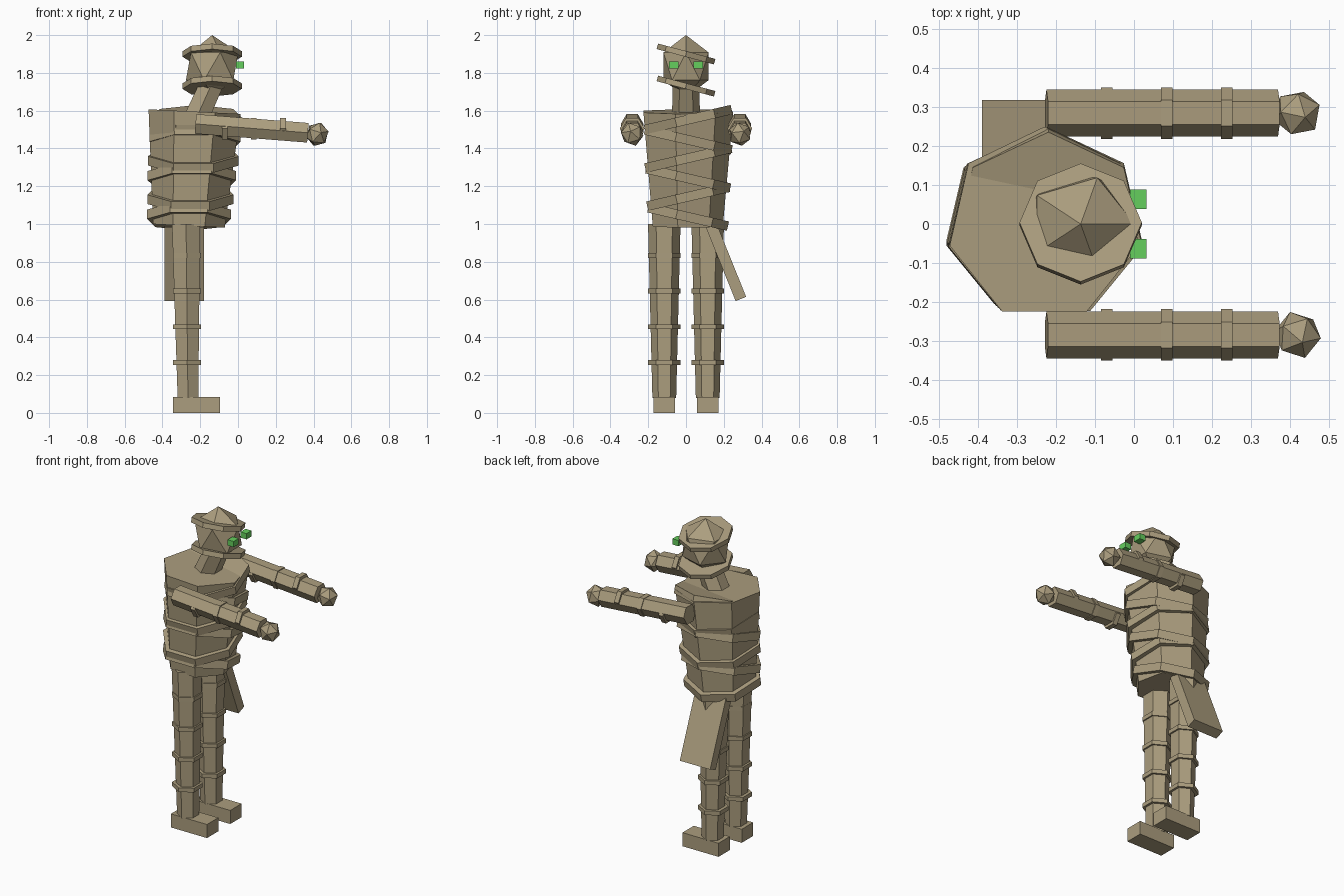
import bpy
from math import atan2, radians, pi
from mathutils import Vector

if "Cube" in bpy.data.objects:
    bpy.data.objects.remove(bpy.data.objects["Cube"], do_unlink=True)


def material(name, color):
    m = bpy.data.materials.new(name)
    m.use_nodes = True
    m.diffuse_color = color
    m.node_tree.nodes["Principled BSDF"].inputs["Base Color"].default_value = color
    return m


linen = material("linen", (0.41, 0.34, 0.21, 1))
green = material("glowing_green", (0.13, 0.62, 0.11, 1))


def finish(name, mat=linen):
    ob = bpy.context.object
    ob.name = name
    ob.data.materials.append(mat)
    return ob


def limb(name, sides, r0, r1, start, end):
    """Tapered prism between two points that share the same y."""
    a, b = Vector(start), Vector(end)
    d = b - a
    bpy.ops.mesh.primitive_cone_add(vertices=sides, radius1=r0, radius2=r1, depth=d.length,
                                    location=(a + b) / 2, rotation=(0, atan2(d.x, d.z), 0))
    return finish(name)


def wrap(name, sides, radius, height, loc, rot=(0, 0, 0)):
    bpy.ops.mesh.primitive_cylinder_add(vertices=sides, radius=radius, depth=height,
                                        location=loc, rotation=rot)
    return finish(name)


def box(name, size, loc, rot=(0, 0, 0), mat=linen):
    bpy.ops.mesh.primitive_cube_add(size=1, location=loc, rotation=rot)
    bpy.context.object.scale = size
    return finish(name, mat)


def ball(name, scale, loc, rot=(0, 0, 0)):
    bpy.ops.mesh.primitive_ico_sphere_add(subdivisions=1, radius=1, location=loc, rotation=rot)
    bpy.context.object.scale = scale
    return finish(name)


# Torso with zigzag wraps
limb("torso", 7, 0.195, 0.25, (-0.26, 0, 0.99), (-0.23, 0, 1.595))
for i in range(6):
    t = i / 5
    tilt = radians(-13 if i % 2 == 0 else 13)
    wrap(f"torso_wrap_{i + 1}", 7, 0.228 + 0.02 * min(1, t * 1.5), 0.05,
         (-0.26 + 0.04 * t, 0, 1.04 + 0.51 * t), (tilt, 0, 0))

# Neck and head
limb("neck", 6, 0.075, 0.07, (-0.23, 0, 1.54), (-0.14, 0, 1.74))
ball("head", (0.155, 0.14, 0.165), (-0.137, 0, 1.835))
for name, z in (("brow_wrap", 1.9), ("jaw_wrap", 1.73)):
    wrap(name, 8, 0.157, 0.03, (-0.137, 0, z), (radians(-15), 0, 0))

# Loose cloth hanging behind the left hip
box("loose_cloth", (0.21, 0.06, 0.42), (-0.285, 0.212, 0.798), (radians(22), 0, 0))

# Paired parts
for side, s in (("left", 1), ("right", -1)):
    box(f"{side}_eye", (0.042, 0.05, 0.036), (0.011, s * 0.064, 1.842), mat=green)

    y = s * 0.285
    limb(f"{side}_arm", 6, 0.06, 0.06, (-0.225, y, 1.53), (0.37, y, 1.483))
    for i in range(3):
        wrap(f"{side}_arm_wrap_{i + 1}", 6, 0.066, 0.03,
             (-0.07 + 0.154 * i, y, 1.505), (0, pi / 2, 0))
    ball(f"{side}_hand", (0.062, 0.062, 0.065), (0.42, y, 1.475),
         (0.3, 0.2, 0.5 if s > 0 else 0))

    y = s * 0.115
    limb(f"{side}_leg", 6, 0.063, 0.086, (-0.265, y, 0.08), (-0.275, y, 1.0))
    for i in range(4):
        wrap(f"{side}_leg_wrap_{i + 1}", 6, 0.087, 0.026, (-0.27, y, 0.267 + 0.189 * i))
    box(f"{side}_foot", (0.25, 0.112, 0.085), (-0.22, y, 0.0425))
